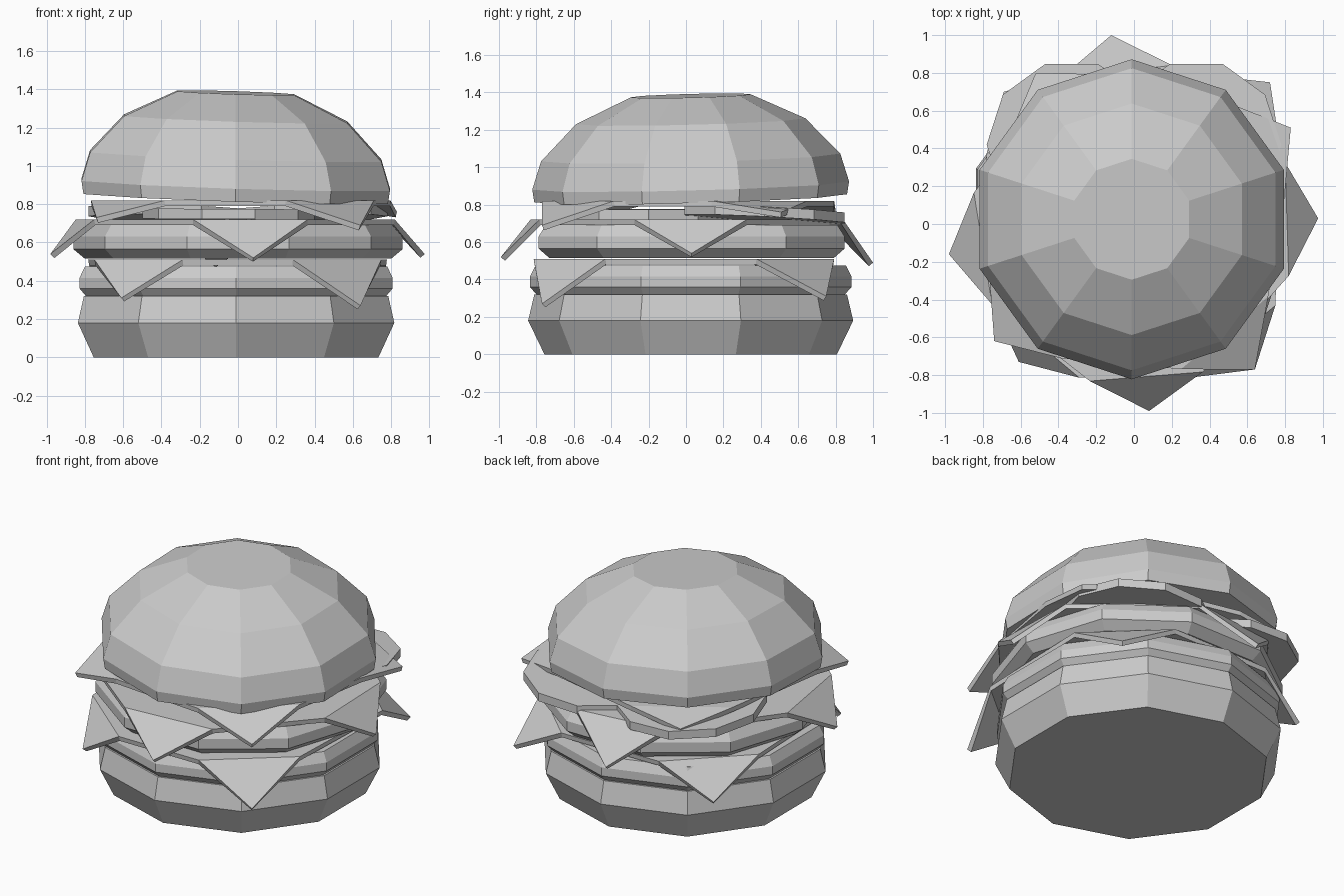
import bpy
import bmesh
from math import sin, cos, pi, radians
from mathutils import Vector, Matrix

cube = bpy.data.objects.get("Cube")
if cube:
    bpy.data.objects.remove(cube, do_unlink=True)

grey = bpy.data.materials.new("plain grey")
grey.use_nodes = True
colour = (0.6, 0.6, 0.6, 1)
grey.diffuse_color = colour
grey.node_tree.nodes["Principled BSDF"].inputs["Base Color"].default_value = colour


def make_object(name, bm):
    bmesh.ops.recalc_face_normals(bm, faces=bm.faces)
    mesh = bpy.data.meshes.new(name)
    bm.to_mesh(mesh)
    bm.free()
    mesh.materials.append(grey)
    obj = bpy.data.objects.new(name, mesh)
    bpy.context.collection.objects.link(obj)
    return obj


def lathe(name, profile, centre, turn=0, slope=(0, 0), sides=10):
    """Stack of polygon rings given as (radius, height), capped at both ends."""
    bm = bmesh.new()
    rings = []
    for radius, z in profile:
        ring = []
        for i in range(sides):
            a = pi / 2 + radians(turn) + 2 * pi * i / sides
            x, y = radius * cos(a), radius * sin(a)
            lift = slope[0] * x + slope[1] * y
            ring.append(bm.verts.new((x + centre[0], y + centre[1], z + lift)))
        rings.append(ring)
    for low, high in zip(rings, rings[1:]):
        for i in range(sides):
            j = (i + 1) % sides
            bm.faces.new((low[i], low[j], high[j], high[i]))
    bm.faces.new(rings[0][::-1])
    bm.faces.new(rings[-1])
    return make_object(name, bm)


def slice_sheet(name, tips, height, fold=0.81, half=0.3):
    """Square slice whose four corners fold down to the given tips."""
    bm = bmesh.new()
    rim, flaps = [], []
    for tip in tips:
        tip = Vector(tip)
        out = Vector((tip.x, tip.y, 0)).normalized()
        along = Vector((-out.y, out.x, 0))
        base = out * fold + Vector((0, 0, height))
        a = bm.verts.new(base - along * half)
        b = bm.verts.new(base + along * half)
        rim += [a, b]
        flaps.append((a, bm.verts.new(tip), b))
    bm.faces.new(rim)
    for flap in flaps:
        bm.faces.new(flap)
    obj = make_object(name, bm)
    if obj.data.polygons[0].normal.z < 0:
        obj.data.flip_normals()
    solid = obj.modifiers.new("thickness", "SOLIDIFY")
    solid.thickness = 0.03
    solid.offset = -1
    return obj


# Buns
lathe("bottom_bun", [(0.782, 0), (0.869, 0.18), (0.836, 0.32)], (-0.01, 0.025))
lathe("top_bun", [(0.836, 0.834), (0.847, 0.902), (0.80, 1.052),
                  (0.613, 1.246), (0.32, 1.382)],
      (-0.012, 0.025), slope=(-0.032, 0.026))

# Patties
lathe("lower_patty", [(0.82, 0.315), (0.86, 0.36), (0.86, 0.415), (0.83, 0.475)],
      (-0.01, 0.025))
lathe("upper_patty", [(0.80, 0.515), (0.86, 0.565), (0.86, 0.63), (0.82, 0.69)],
      (0, 0.03), turn=18)

# Cheese slices
slice_sheet("lower_cheese", [(0.72, 0.75, 0.31), (-0.69, 0.70, 0.30),
                             (-0.61, -0.73, 0.31), (0.64, -0.77, 0.27)], 0.51)
slice_sheet("middle_cheese", [(0.975, 0.03, 0.54), (-0.12, 1.0, 0.49),
                              (-0.98, -0.16, 0.54), (0.08, -0.99, 0.52)], 0.72)
slice_sheet("top_cheese", [(0.83, 0.51, 0.76), (-0.52, 0.80, 0.77),
                           (-0.74, -0.62, 0.73), (0.64, -0.77, 0.69)], 0.82, 0.75)

# Tomato slices
for i, (x, y, lean) in enumerate([(0.33, 0.42, -0.05), (-0.33, 0.42, -0.05),
                                  (-0.05, -0.2, 0)]):
    lathe(f"tomato_slice_{i + 1}", [(0.45, 0.722), (0.45, 0.775)], (x, y),
          turn=18, slope=(x * 0.1, lean))
